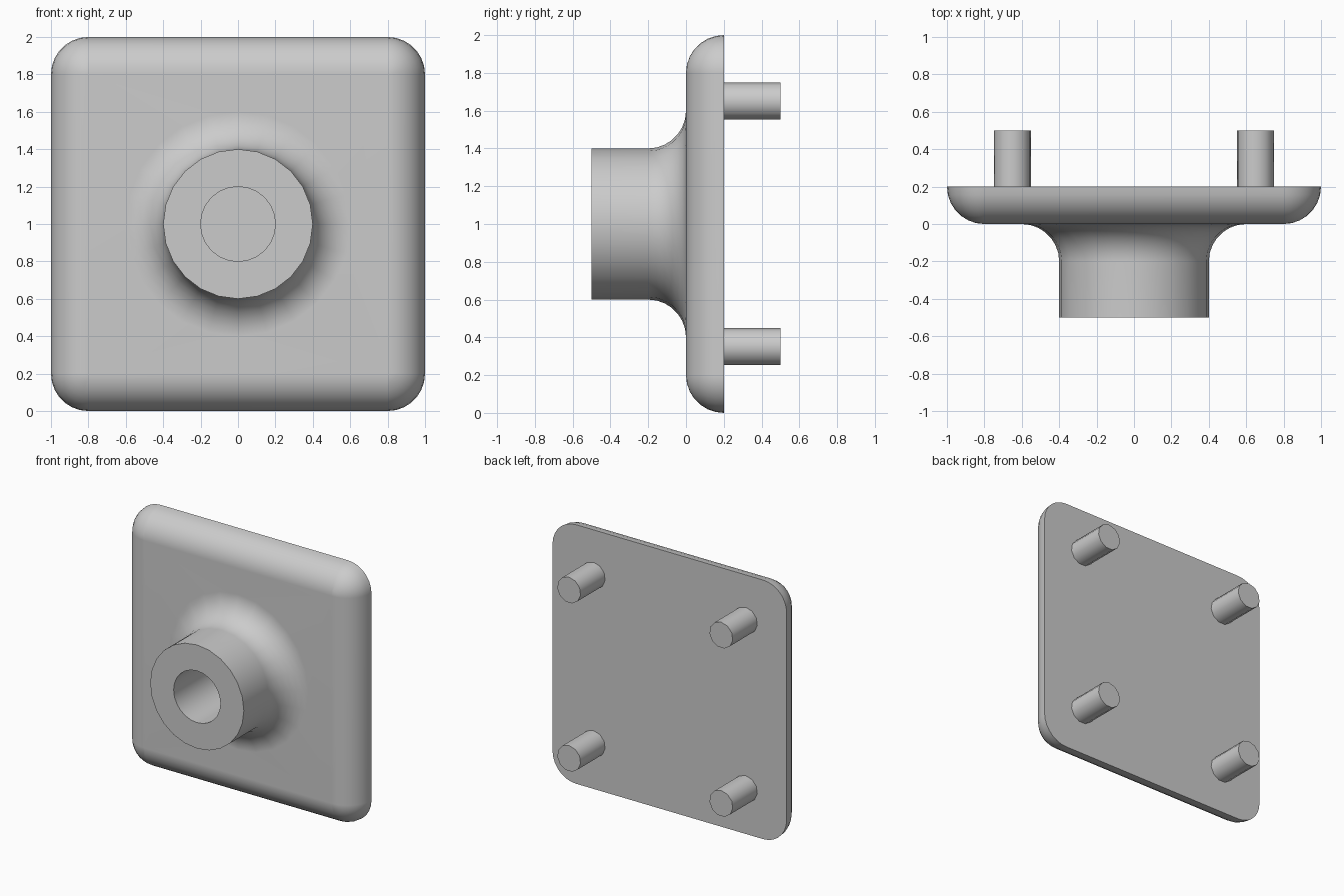
import bpy, bmesh
from math import sin, cos, pi, radians

cube = bpy.data.objects.get("Cube")
if cube:
    bpy.data.objects.remove(cube)

GREY = (0.6, 0.6, 0.6, 1.0)
grey = bpy.data.materials.new("plain grey")
grey.use_nodes = True
grey.diffuse_color = GREY
grey.node_tree.nodes["Principled BSDF"].inputs["Base Color"].default_value = GREY

MID = 1.0      # height of the centre
ROUND = 0.2    # plate edge, corner and fillet radius
FLAT = 0.8     # half-size of the flat front
STEPS = 7      # segments per quarter round


def add_ring(bm, points, y):
    return [bm.verts.new((x, y, MID + z)) for x, z in points]


def skin(bm, rings):
    for a, b in zip(rings, rings[1:]):
        for i in range(len(a)):
            j = (i + 1) % len(a)
            bm.faces.new((a[i], a[j], b[j], b[i]))


def circle(radius, sides):
    return [(radius * sin(2 * pi * i / sides), radius * cos(2 * pi * i / sides))
            for i in range(sides)]


def rounded_square(radius):
    points = []
    for q, (sx, sz) in enumerate([(1, 1), (-1, 1), (-1, -1), (1, -1)]):
        for i in range(STEPS + 1):
            a = (q + i / STEPS) * pi / 2
            points.append((sx * FLAT + radius * cos(a), sz * FLAT + radius * sin(a)))
    return points


def finish(bm, name):
    bmesh.ops.recalc_face_normals(bm, faces=bm.faces)
    mesh = bpy.data.meshes.new(name)
    bm.to_mesh(mesh)
    bm.free()
    mesh.materials.append(grey)
    obj = bpy.data.objects.new(name, mesh)
    bpy.context.collection.objects.link(obj)
    bpy.ops.object.select_all(action='DESELECT')
    obj.select_set(True)
    bpy.context.view_layer.objects.active = obj
    bpy.ops.object.shade_smooth_by_angle(angle=radians(40))
    weighted = obj.modifiers.new("weighted normals", 'WEIGHTED_NORMAL')
    weighted.keep_sharp = True
    return obj


# Plate with rounded front edges, and a bored boss blended into it
bm = bmesh.new()
quarter = [i / STEPS * pi / 2 for i in range(STEPS + 1)]
plate = [add_ring(bm, rounded_square(ROUND * cos(t)), ROUND - ROUND * sin(t))
         for t in quarter]
skin(bm, plate)
bm.faces.new(plate[0])

profile = [(0.2, 0), (0.2, -0.5), (0.4, -0.5)]
profile += [(0.6 - ROUND * cos(t), -ROUND + ROUND * sin(t)) for t in quarter]
boss = [add_ring(bm, circle(r, 24), y) for r, y in profile]
skin(bm, boss)
bm.faces.new(boss[0])

# Flat front between the plate edge and the boss
bmesh.ops.remove_doubles(bm, verts=bm.verts, dist=0.0005)
rim = [e for e in bm.edges if e.is_boundary]
bmesh.ops.triangle_fill(bm, edges=rim, use_beauty=True, normal=(0, -1, 0))
finish(bm, "plate_with_boss")

# Four pegs on the back
for side, x in (("right", -0.65), ("left", 0.65)):
    for level, z in (("lower", -0.65), ("upper", 0.65)):
        bm = bmesh.new()
        shape = [(x + px, z + pz) for px, pz in circle(0.1, 11)]
        ends = [add_ring(bm, shape, y) for y in (0.2, 0.5)]
        skin(bm, ends)
        for end in ends:
            bm.faces.new(end)
        finish(bm, f"{level}_{side}_peg")
